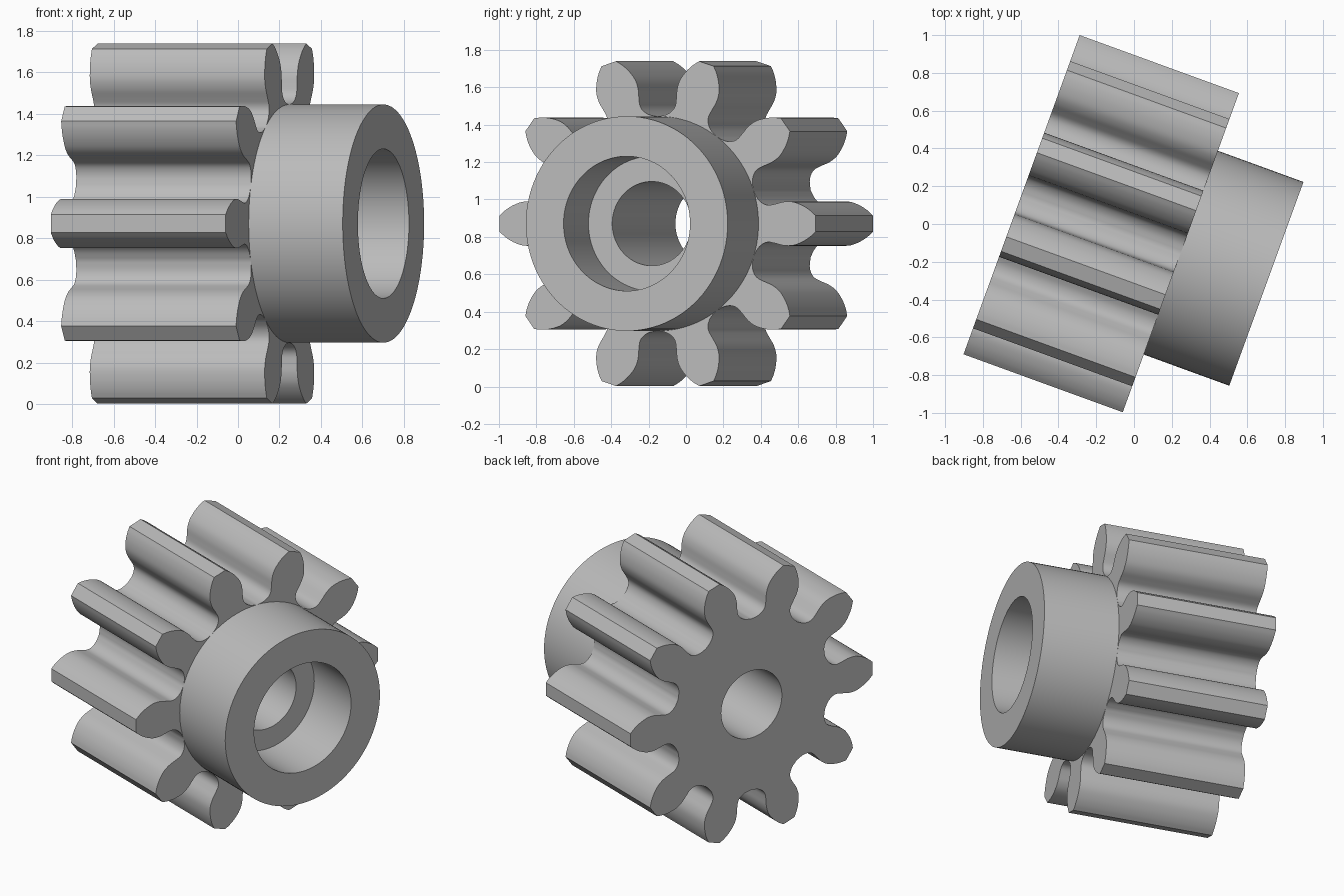
import bpy, bmesh, math
from mathutils import Vector, Matrix

if "Cube" in bpy.data.objects:
    bpy.data.objects.remove(bpy.data.objects["Cube"])

TEETH = 10
GEAR_LEN, HUB_LEN = 0.897, 0.482
BORE_R, COUNTERBORE_R, HUB_R = 0.225, 0.36, 0.574
COUNTERBORE_DEPTH = 0.39
SEGMENTS = 96

steel = bpy.data.materials.new("plain grey")
steel.use_nodes = True
GREY = (0.5, 0.5, 0.5, 1)
steel.diffuse_color = GREY
steel.node_tree.nodes["Principled BSDF"].inputs["Base Color"].default_value = GREY

# Local z is the gear axis, local y points along the first tooth
placement = (Matrix.Translation((-0.595, 0.155, 0.871))
             @ Matrix.Rotation(math.radians(-20), 4, "Z")
             @ Matrix.Rotation(math.radians(90), 4, "Y"))


def finish(name, bm):
    bmesh.ops.recalc_face_normals(bm, faces=bm.faces)
    mesh = bpy.data.meshes.new(name)
    bm.to_mesh(mesh)
    bm.free()
    mesh.materials.append(steel)
    obj = bpy.data.objects.new(name, mesh)
    bpy.context.collection.objects.link(obj)
    obj.matrix_world = placement
    bpy.ops.object.select_all(action="DESELECT")
    obj.select_set(True)
    bpy.context.view_layer.objects.active = obj
    bpy.ops.object.shade_smooth_by_angle(angle=math.radians(30))
    return obj


def smooth_path(points, steps=4):
    """Catmull-Rom curve through the points."""
    pts = [2 * points[0] - points[1]] + points + [2 * points[-1] - points[-2]]
    out = []
    for a, b, c, d in zip(pts, pts[1:], pts[2:], pts[3:]):
        for i in range(steps):
            t = i / steps
            out.append(0.5 * (2 * b + (c - a) * t + (2 * a - 5 * b + 4 * c - d) * t**2
                              + (3 * b - a - 3 * c + d) * t**3))
    return out + [points[-1]]


def add_loop(bm, points):
    verts = [bm.verts.new((p.x, p.y, 0)) for p in points]
    return [bm.edges.new((v, verts[i - 1])) for i, v in enumerate(verts)]


# Tooth flank from tip to valley: radius and half width
flank = [(0.9, 0.043), (0.87, 0.071), (0.83, 0.097), (0.78, 0.116), (0.73, 0.117),
         (0.68, 0.106), (0.64, 0.099), (0.61, 0.107), (0.585, 0.133)]
half = [Vector((w, math.sqrt(r * r - w * w))) for r, w in flank]
valley = math.pi / TEETH
half.append(0.573 * Vector((math.sin(valley), math.cos(valley))))
half = smooth_path(half)
tooth = [Vector((-p.x, p.y)) for p in reversed(half)] + half[:-1]

outline = []
for k in range(TEETH):
    turn = Matrix.Rotation(-2 * valley * k, 2)
    outline += [turn @ p for p in tooth]

# Toothed wheel: outline with a round bore, extruded
bm = bmesh.new()
bore = [BORE_R * Vector((math.sin(a), math.cos(a)))
        for a in (2 * math.pi * i / SEGMENTS for i in range(SEGMENTS))]
edges = add_loop(bm, outline) + add_loop(bm, bore)
bmesh.ops.triangle_fill(bm, edges=edges, use_beauty=True, normal=(0, 0, 1))
geom = bmesh.ops.extrude_face_region(bm, geom=bm.faces[:], use_keep_orig=True)["geom"]
bmesh.ops.translate(bm, vec=(0, 0, GEAR_LEN),
                    verts=[g for g in geom if isinstance(g, bmesh.types.BMVert)])
finish("toothed_wheel", bm)

# Hub with a stepped bore, turned around the axis
end = GEAR_LEN + HUB_LEN
floor = end - COUNTERBORE_DEPTH
profile = [(BORE_R, GEAR_LEN), (HUB_R, GEAR_LEN), (HUB_R, end),
           (COUNTERBORE_R, end), (COUNTERBORE_R, floor), (BORE_R, floor)]
bm = bmesh.new()
verts = [bm.verts.new((0, r, z)) for r, z in profile]
edges = [bm.edges.new((v, verts[i - 1])) for i, v in enumerate(verts)]
bmesh.ops.spin(bm, geom=verts + edges, cent=(0, 0, 0), axis=(0, 0, 1),
               angle=2 * math.pi, steps=SEGMENTS, use_merge=True)
bmesh.ops.remove_doubles(bm, verts=bm.verts, dist=0.0001)
finish("hub", bm)
